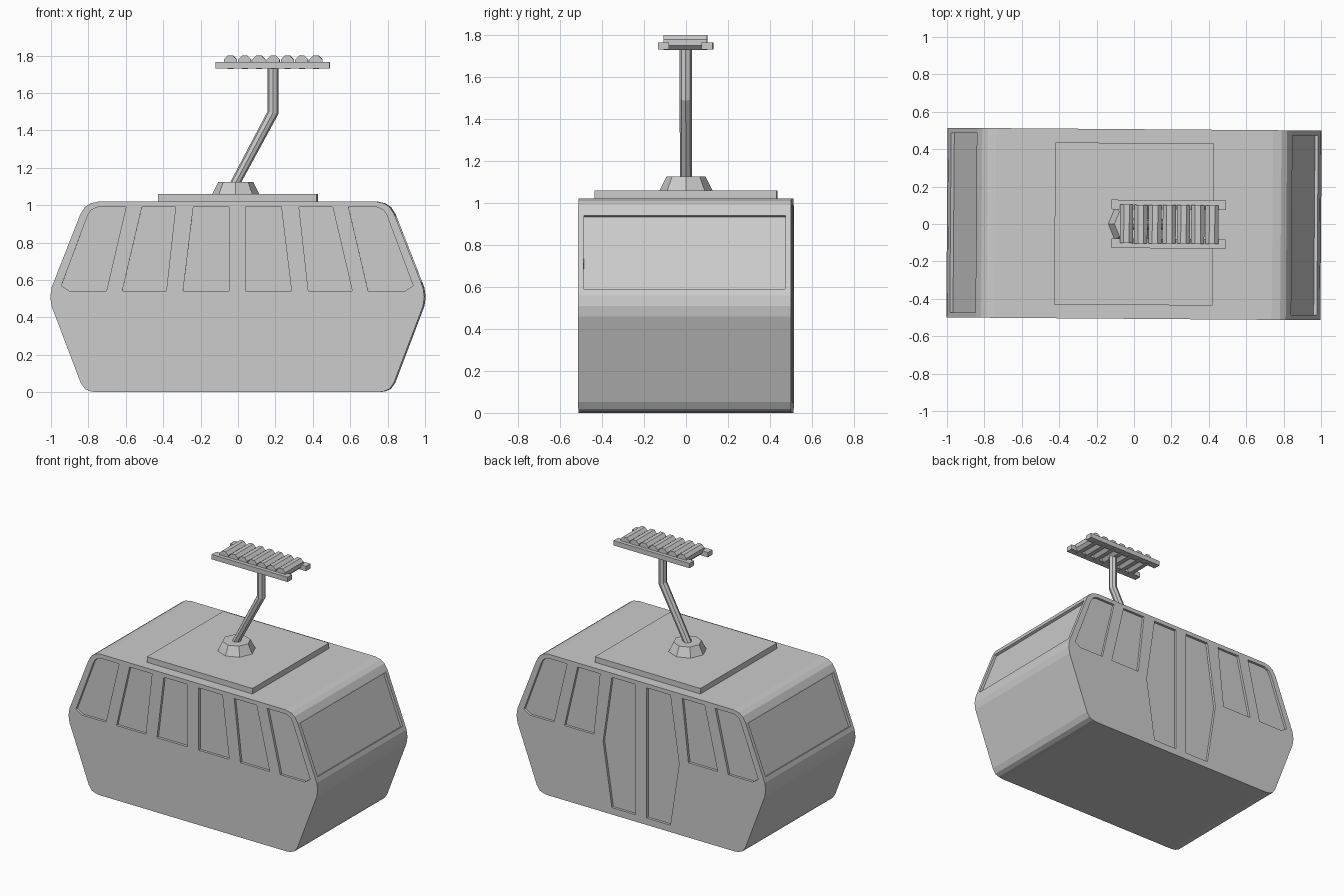
import bpy, bmesh, math
from mathutils import Vector

if "Cube" in bpy.data.objects:
    bpy.data.objects.remove(bpy.data.objects["Cube"])

YAW = -0.0075      # the whole model is turned very slightly
HALF = 0.507       # half depth of the cabin
DEPTH = 0.018      # window recess


def finish(bm, name):
    bmesh.ops.recalc_face_normals(bm, faces=bm.faces)
    me = bpy.data.meshes.new(name)
    bm.to_mesh(me)
    bm.free()
    ob = bpy.data.objects.new(name, me)
    ob.rotation_euler.z = YAW
    bpy.context.collection.objects.link(ob)
    return ob


def loft(bm, rings):
    vs = [[bm.verts.new(p) for p in r] for r in rings]
    n = len(vs[0])
    for a, b in zip(vs, vs[1:]):
        for i in range(n):
            bm.faces.new((a[i], a[(i + 1) % n], b[(i + 1) % n], b[i]))
    bm.faces.new(vs[0])
    bm.faces.new(vs[-1])


def prism(bm, pts, y0, y1):
    loft(bm, [[(x, y, z) for x, z in pts] for y in (y0, y1)])


def flip(pts):
    return [(-x, z) for x, z in pts]


def box(bm, x0, x1, y0, y1, z0, z1):
    prism(bm, [(x0, z0), (x1, z0), (x1, z1), (x0, z1)], y0, y1)


# Cabin shell: hexagonal profile with softened corners
side = [(0.75, 0), (0.785, 0.005), (0.815, 0.018), (0.838, 0.052), (0.993, 0.46), (1.0, 0.51),
        (0.993, 0.56), (0.84, 0.95), (0.815, 0.99), (0.785, 1.01), (0.74, 1.02)]
bm = bmesh.new()
prism(bm, side + flip(side)[::-1], -HALF, HALF)
cabin = finish(bm, "cabin")

# Recess shapes for the right half; the left half is mirrored
outer = [(0.70, 0.54), (0.895, 0.54), (0.94, 0.57), (0.80, 0.945),
         (0.78, 0.975), (0.745, 0.99), (0.595, 0.99)]
middle = [(0.38, 0.54), (0.615, 0.54), (0.51, 0.99), (0.33, 0.99)]
inner = [(0.045, 0.54), (0.29, 0.54), (0.235, 0.99), (0.045, 0.99)]
door = [(0.045, 0.05), (0.235, 0.05), (0.305, 0.51), (0.235, 0.99), (0.045, 0.99)]
a, b = Vector((0.981, 0.59)), Vector((0.8437, 0.94))
n = Vector((b.y - a.y, a.x - b.x)).normalized()
end = [tuple(p) for p in (a - n * DEPTH, a + n * 0.05, b + n * 0.05, b - n * DEPTH)]

bm = bmesh.new()
for f in (lambda p: p, flip):
    for w in (outer, middle, inner):
        prism(bm, f(w), -HALF - 0.1, -HALF + DEPTH)
    for w in (outer, middle, door):
        prism(bm, f(w), HALF - DEPTH, HALF + 0.1)
    prism(bm, f(end), -0.48, 0.48)
cutter = finish(bm, "window_cutter")
cutter.hide_render = True
cutter.hide_viewport = True
mod = cabin.modifiers.new("windows", 'BOOLEAN')
mod.operation = 'DIFFERENCE'
mod.solver = 'EXACT'
mod.object = cutter

# Roof plate
bm = bmesh.new()
box(bm, -0.424, 0.424, -0.433, 0.433, 1.01, 1.06)
finish(bm, "roof_plate")


def ring(x, z, r, tilt=0.0):
    out = []
    for i in range(8):
        t = math.tau * i / 8
        dx = r * math.cos(t)
        out.append((x + dx, r * math.sin(t), z + dx * tilt))
    return out


# Arm socket: octagonal frustum
bm = bmesh.new()
loft(bm, [ring(-0.012, 1.055, 0.128), ring(-0.012, 1.125, 0.093)])
finish(bm, "arm_socket")

# Bent hanger arm
bm = bmesh.new()
loft(bm, [ring(-0.04, 1.07, 0.029), ring(0.187, 1.495, 0.029, -0.25), ring(0.187, 1.76, 0.029)])
finish(bm, "hanger_arm")

# Grip rails
bm = bmesh.new()
for s in (-1, 1):
    box(bm, -0.12, 0.49, *sorted((s * 0.078, s * 0.129)), 1.73, 1.765)
finish(bm, "grip_rails")

# Seven octagonal rollers lying across the rails
bm = bmesh.new()
for k in range(7):
    cx = -0.04 + 0.0762 * k
    pts = [(cx + 0.038 * math.cos(math.tau * (i + 0.5) / 8),
            1.764 + 0.038 * math.sin(math.tau * (i + 0.5) / 8)) for i in range(8)]
    prism(bm, pts, -0.103, 0.103)
finish(bm, "rollers")
